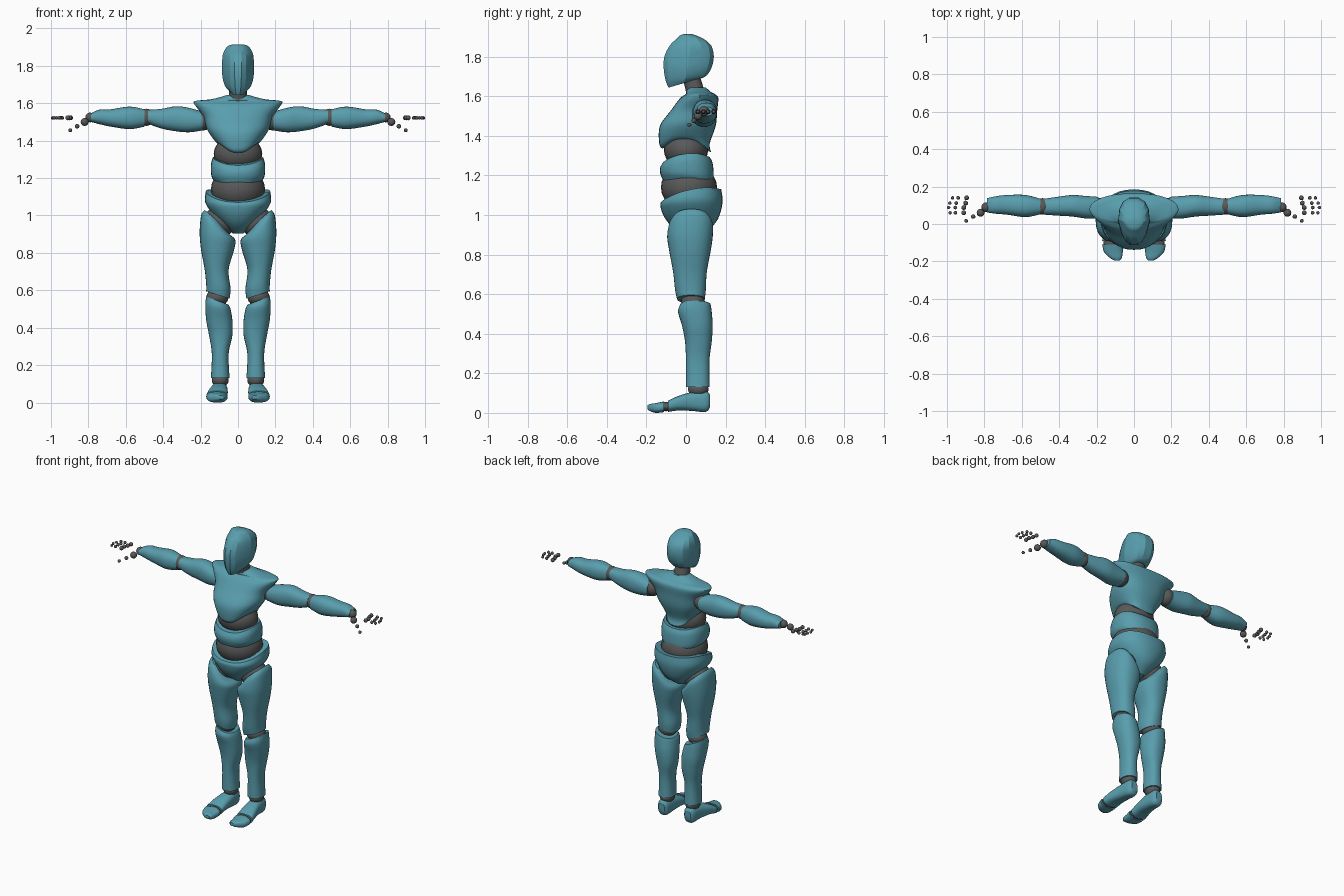
import bpy
import bmesh
import math
from mathutils import Vector

default_cube = bpy.data.objects.get("Cube")
if default_cube:
    bpy.data.objects.remove(default_cube, do_unlink=True)


def make_material(name, colour):
    material = bpy.data.materials.new(name)
    material.use_nodes = True
    material.diffuse_color = colour
    material.node_tree.nodes["Principled BSDF"].inputs["Base Color"].default_value = colour
    return material


teal = make_material("teal shell", (.1, .34, .42, 1))
grey = make_material("grey joint", (.1, .1, .1, 1))


def finish(bm, name, material, angle):
    bmesh.ops.recalc_face_normals(bm, faces=bm.faces)
    mesh = bpy.data.meshes.new(name)
    bm.to_mesh(mesh)
    bm.free()
    mesh.materials.append(material)
    part = bpy.data.objects.new(name, mesh)
    bpy.context.collection.objects.link(part)
    bpy.ops.object.select_all(action="DESELECT")
    part.select_set(True)
    bpy.context.view_layer.objects.active = part
    bpy.ops.object.shade_smooth_by_angle(angle=math.radians(angle))
    return part


def interpolate(rows, steps):
    """Smooth the list of cross-sections with a Catmull-Rom spline."""
    rows = [tuple(r) + (0,) * (8 - len(r)) for r in rows]
    padded = [rows[0]] + rows + [rows[-1]]
    result = []
    for i in range(len(rows) - 1):
        quad = padded[i:i + 4]
        for s in range(steps):
            t = s / steps
            result.append([b + t * ((c - a) + t * ((2*a - 5*b + 4*c - d)
                           + t * (3*b - a - 3*c + d))) / 2
                           for a, b, c, d in zip(*quad)])
    return result + [rows[-1]]


def loft(name, rows, axis="z", side=1, material=teal, power=2.3,
         sides=32, taper=0, angle=35):
    """Each row: position, u min, u max, v min, v max, lean, tilt, bow."""
    bm = bmesh.new()
    rings = []
    for pos, u0, u1, v0, v1, lean, tilt, bow in interpolate(rows, 5):
        ring = []
        for k in range(sides):
            turn = math.tau * k / sides
            c, s = math.cos(turn), math.sin(turn)
            u = math.copysign(abs(c) ** (2 / power), c)
            v = math.copysign(abs(s) ** (2 / power), s)
            a = pos + lean * u + tilt * v + bow * c * c
            u *= 1 + taper * min(v, 0)
            u = (u0 + u1) / 2 + u * (u1 - u0) / 2
            v = (v0 + v1) / 2 + v * (v1 - v0) / 2
            x, y, z = {"x": (a, u, v), "y": (u, a, v), "z": (u, v, a)}[axis]
            ring.append(bm.verts.new((x * side, y, z)))
        rings.append(ring)
    for low, high in zip(rings, rings[1:]):
        for k in range(sides):
            n = (k + 1) % sides
            bm.faces.new((low[k], low[n], high[n], high[k]))
    bm.faces.new(rings[0])
    bm.faces.new(rings[-1])
    return finish(bm, name, material, angle)


def body(name, rows, **options):
    """Symmetric loft: each row gives one half-width."""
    return loft(name, [(r[0], -r[1]) + tuple(r[1:]) for r in rows], **options)


def ball(name, centre, size, side=1, segments=24):
    bm = bmesh.new()
    bmesh.ops.create_uvsphere(bm, u_segments=segments, v_segments=segments // 2, radius=1)
    scale = Vector(size) if isinstance(size, tuple) else Vector((size, size, size))
    for vert in bm.verts:
        vert.co = vert.co * scale + Vector(centre)
        vert.co.x *= side
    return finish(bm, name, grey, 60)


# Head and neck
body("head", [(1.665, .045, -.09, .06, 0, .022), (1.69, .068, -.105, .1, 0, .01),
              (1.74, .083, -.115, .13), (1.8, .085, -.112, .143),
              (1.855, .082, -.085, .13), (1.89, .068, -.05, .09),
              (1.908, .05, -.03, .05), (1.914, .03, -.01, .03)],
     power=2.5, sides=14, taper=.3, angle=22)
body("neck", [(1.57, .055, 0, .1), (1.62, .05, 0, .095), (1.7, .045, -.02, .07)],
     material=grey)

# Torso
body("chest", [(1.325, .1, -.12, .128, 0, -.01, .055), (1.36, .125, -.135, .12, 0, 0, .04),
               (1.45, .165, -.132, .15, 0, 0, .01), (1.53, .185, -.075, .158),
               (1.59, .23, -.03, .163), (1.612, .23, 0, .145),
               (1.622, .14, 0, .125), (1.645, .055, .01, .1)],
     power=2.5, taper=.15, angle=30)
ball("abdomen", (0, 0, 1.33), (.13, .112, .1))
body("belly_plate", [(1.16, .125, -.115, .13, 0, -.012, .02),
                     (1.2, .142, -.13, .14, 0, -.01, .01),
                     (1.25, .145, -.13, .135, 0, .01, .02),
                     (1.28, .135, -.115, .12, 0, .012, .03)])
ball("waist", (0, .015, 1.14), (.145, .142, .12))
body("pelvis", [(.905, .03, -.02, .08), (.95, .08, -.08, .14), (1, .13, -.115, .17),
                (1.06, .175, -.13, .185, 0, .01, .01),
                (1.1, .172, -.122, .178, 0, .03, .03)])

thigh = [(.575, .045, .17, -.045, .095, .02), (.62, .04, .17, -.055, .1, .01),
         (.71, .05, .178, -.065, .105), (.82, .02, .198, -.085, .125),
         (.89, .015, .205, -.095, .135, .02), (.95, .045, .197, -.085, .135, .05),
         (.985, .075, .178, -.06, .115, .045)]
shin = [(.13, .045, .145, 0, .12), (.26, .05, .14, 0, .118),
        (.36, .03, .155, -.005, .13), (.44, .03, .17, -.02, .135),
        (.51, .04, .175, -.04, .13, .01), (.545, .05, .17, -.03, .125, .022)]
foot = [(.122, .075, .12, .03, .09), (.1, .06, .135, .005, .11),
        (.03, .055, .145, .01, .105), (-.04, .055, .16, .012, .085),
        (-.09, .055, .17, .005, .062)]
toe = [(-.11, .055, .17, .004, .058), (-.15, .06, .16, 0, .05),
       (-.18, .065, .13, .008, .045), (-.195, .075, .105, .018, .038)]
upper_arm = [(.19, .03, .145, 1.455, 1.555), (.26, .03, .15, 1.445, 1.575),
             (.33, .04, .155, 1.45, 1.584), (.41, .045, .145, 1.465, 1.57),
             (.48, .05, .135, 1.49, 1.565)]
forearm = [(.5, .052, .135, 1.475, 1.568), (.58, .037, .155, 1.462, 1.582),
           (.68, .05, .155, 1.475, 1.568), (.74, .055, .148, 1.488, 1.566),
           (.785, .062, .138, 1.5, 1.547)]
# Finger rows: depth position and reach of each joint
fingers = {"little": (.14, (.895, .94, .97)), "ring": (.112, (.9, .95, .985)),
           "middle": (.088, (.91, .955, .991)), "index": (.06, (.91, .955, .983))}

for label, side in (("left", 1), ("right", -1)):
    # Leg shells
    for part, rows in (("thigh", thigh), ("shin", shin)):
        loft(f"{label}_{part}", rows, side=side)
    for part, rows in (("foot", foot), ("toe", toe)):
        loft(f"{label}_{part}", rows, axis="y", side=side, power=2.6)
    # Arm shells
    for part, rows in (("upper_arm", upper_arm), ("forearm", forearm)):
        loft(f"{label}_{part}", rows, axis="x", side=side)
    # Large joints
    for joint, centre, size in (
            ("hip", (.1, .025, .965), .085),
            ("knee", (.11, .035, .563), (.059, .06, .05)),
            ("ankle", (.095, .062, .12), (.045, .052, .04)),
            ("toe_joint", (.112, -.1, .032), (.052, .03, .024)),
            ("shoulder", (.185, .085, 1.51), .055),
            ("elbow", (.49, .094, 1.525), (.04, .044, .046)),
            ("wrist", (.79, .09, 1.524), .026),
            ("thumb_base", (.82, .06, 1.5), .021),
            ("thumb_middle", (.86, .04, 1.477), .012),
            ("thumb_tip", (.897, .017, 1.456), .01)):
        ball(f"{label}_{joint}", centre, size, side)
    # Finger joints
    for finger, (depth, reach) in fingers.items():
        for joint, x, size in zip(("knuckle", "middle", "tip"), reach, (.013, .01, .009)):
            ball(f"{label}_{finger}_{joint}", (x, depth, 1.522), size, side, 12)
